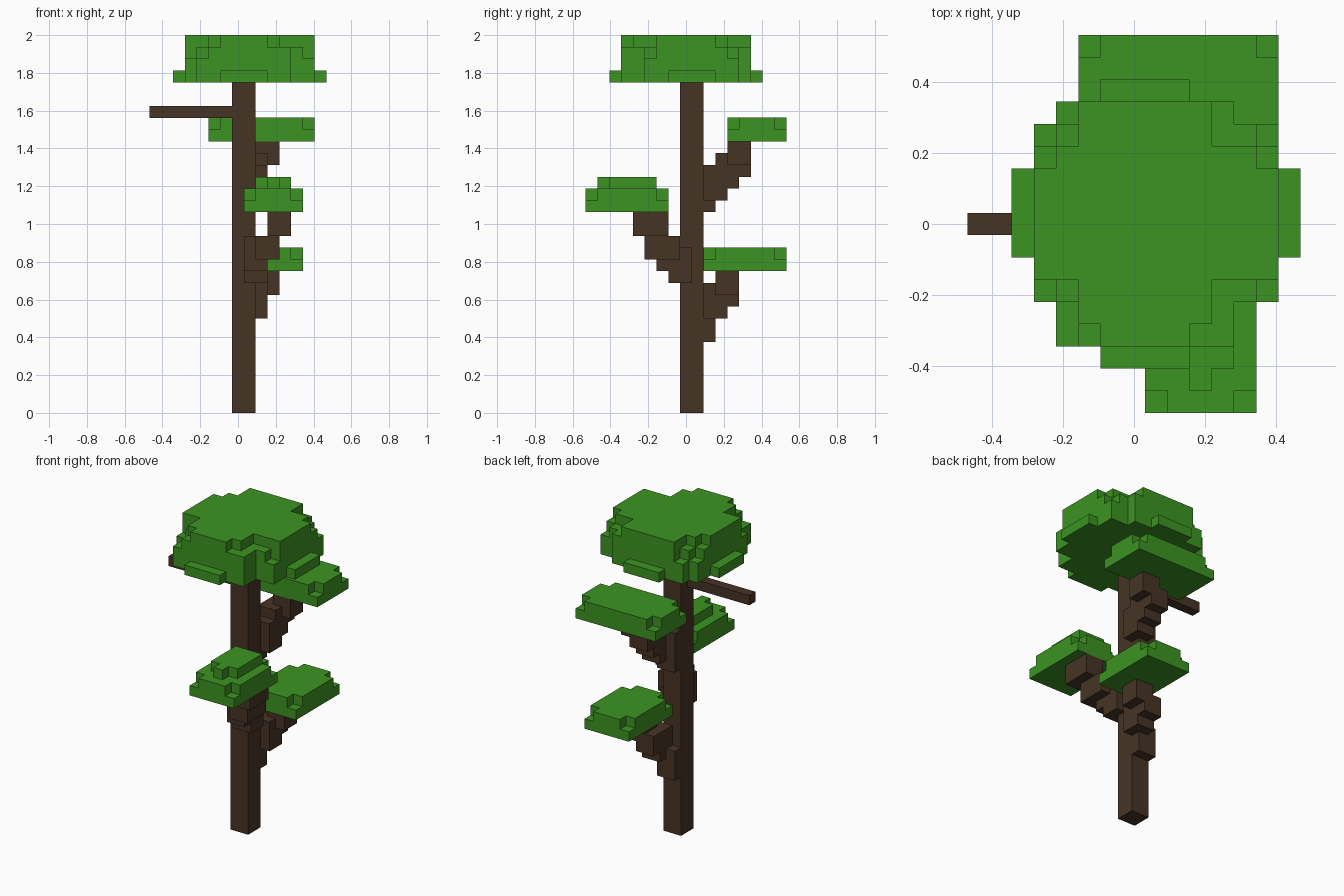
import bpy
import bmesh
from itertools import product
from mathutils import Vector

UNIT = 1 / 16                       # edge of one block
ORIGIN = Vector((-7.5, -8.5, 0))    # grid corner that centres the tree

if "Cube" in bpy.data.objects:
    bpy.data.objects.remove(bpy.data.objects["Cube"], do_unlink=True)


def material(name, colour):
    mat = bpy.data.materials.new(name)
    mat.use_nodes = True
    mat.diffuse_color = (*colour, 1)
    mat.node_tree.nodes["Principled BSDF"].inputs["Base Color"].default_value = (*colour, 1)
    return mat


bark = material("bark brown", (0.061, 0.034, 0.018))
leaf = material("leaf green", (0.045, 0.296, 0.016))


def box(x, y, z):
    """Blocks filling the given (start, end) ranges."""
    return set(product(range(*x), range(*y), range(*z)))


def pad(x, y, z):
    """Leaf pad: a full layer with a second layer on top that lacks its corners."""
    lower = box(x, y, (z, z + 1))
    corners = set(product((x[0], x[1] - 1), (y[0], y[1] - 1), (z + 1,)))
    return lower | (box(x, y, (z + 1, z + 2)) - corners)


parts = {}

# Trunk and bare side twig
parts["trunk"] = (bark, box((7, 9), (8, 10), (0, 28)))
parts["side_twig"] = (bark, box((0, 7), (8, 9), (25, 26)))

# Stepped branches
parts["front_branch"] = (bark, box((8, 10), (7, 9), (11, 14))
                         | box((8, 10), (6, 8), (12, 15))
                         | box((9, 11), (5, 8), (13, 15))
                         | box((10, 12), (4, 7), (15, 17)))
parts["low_back_branch"] = (bark, box((7, 9), (9, 11), (6, 9))
                            | box((8, 10), (10, 12), (8, 11))
                            | box((8, 10), (11, 13), (9, 11))
                            | box((9, 11), (11, 13), (10, 12)))
parts["high_back_branch"] = (bark, box((7, 9), (9, 11), (17, 21))
                             | box((8, 10), (10, 12), (18, 21))
                             | box((8, 10), (11, 13), (19, 22))
                             | box((8, 10), (12, 14), (20, 22))
                             | box((9, 11), (12, 14), (21, 23)))

# Leaf pads on the branches
parts["front_leaves"] = (leaf, pad((8, 13), (0, 7), 17)
                         | box((9, 12), (2, 6), (19, 20))
                         | box((10, 11), (1, 2), (19, 20)))
parts["low_back_leaves"] = (leaf, pad((8, 13), (10, 17), 12))
parts["high_back_leaves"] = (leaf, pad((5, 14), (12, 17), 23))

# Crown: skirt with four tabs, rounded body, trimmed top
skirt = (box((2, 15), (7, 11), (28, 29)) | box((6, 10), (2, 15), (28, 29))
         | box((3, 14), (5, 13), (28, 29)) | box((4, 12), (3, 14), (28, 29)))
body = (box((3, 14), (5, 13), (29, 30)) | box((4, 12), (3, 14), (29, 30))
        | box((3, 14), (6, 12), (30, 31)) | box((4, 13), (5, 13), (30, 31))
        | box((5, 12), (3, 14), (30, 31)))
top = (box((3, 14), (6, 11), (31, 32)) | box((4, 13), (11, 12), (31, 32))
       | box((5, 11), (4, 14), (31, 32)) | box((6, 10), (3, 4), (31, 32)))
parts["crown"] = (leaf, skirt | body | top)

# Later parts give way where blocks overlap
filled = set()
for mat, cells in parts.values():
    cells -= filled
    filled |= cells


def build(name, mat, cells):
    """Skin the exposed sides of the blocks and merge flat areas."""
    bm = bmesh.new()
    for cell in cells:
        centre = Vector(cell) + Vector((0.5, 0.5, 0.5)) + ORIGIN
        for axis, sign in product(range(3), (-1, 1)):
            n = Vector((0, 0, 0))
            n[axis] = sign
            if tuple(int(c + d) for c, d in zip(cell, n)) in filled:
                continue
            u = Vector((0, 0, 0))
            u[(axis + 1) % 3] = 1
            v = n.cross(u)
            ring = (-u - v, u - v, u + v, v - u)
            bm.faces.new([bm.verts.new((centre + (n + c) / 2) * UNIT) for c in ring])
    bmesh.ops.remove_doubles(bm, verts=bm.verts, dist=UNIT / 10)
    bmesh.ops.dissolve_limit(bm, angle_limit=0.01, verts=bm.verts, edges=bm.edges)
    mesh = bpy.data.meshes.new(name)
    bm.to_mesh(mesh)
    bm.free()
    mesh.materials.append(mat)
    bpy.context.collection.objects.link(bpy.data.objects.new(name, mesh))


for name, (mat, cells) in parts.items():
    build(name, mat, cells)
